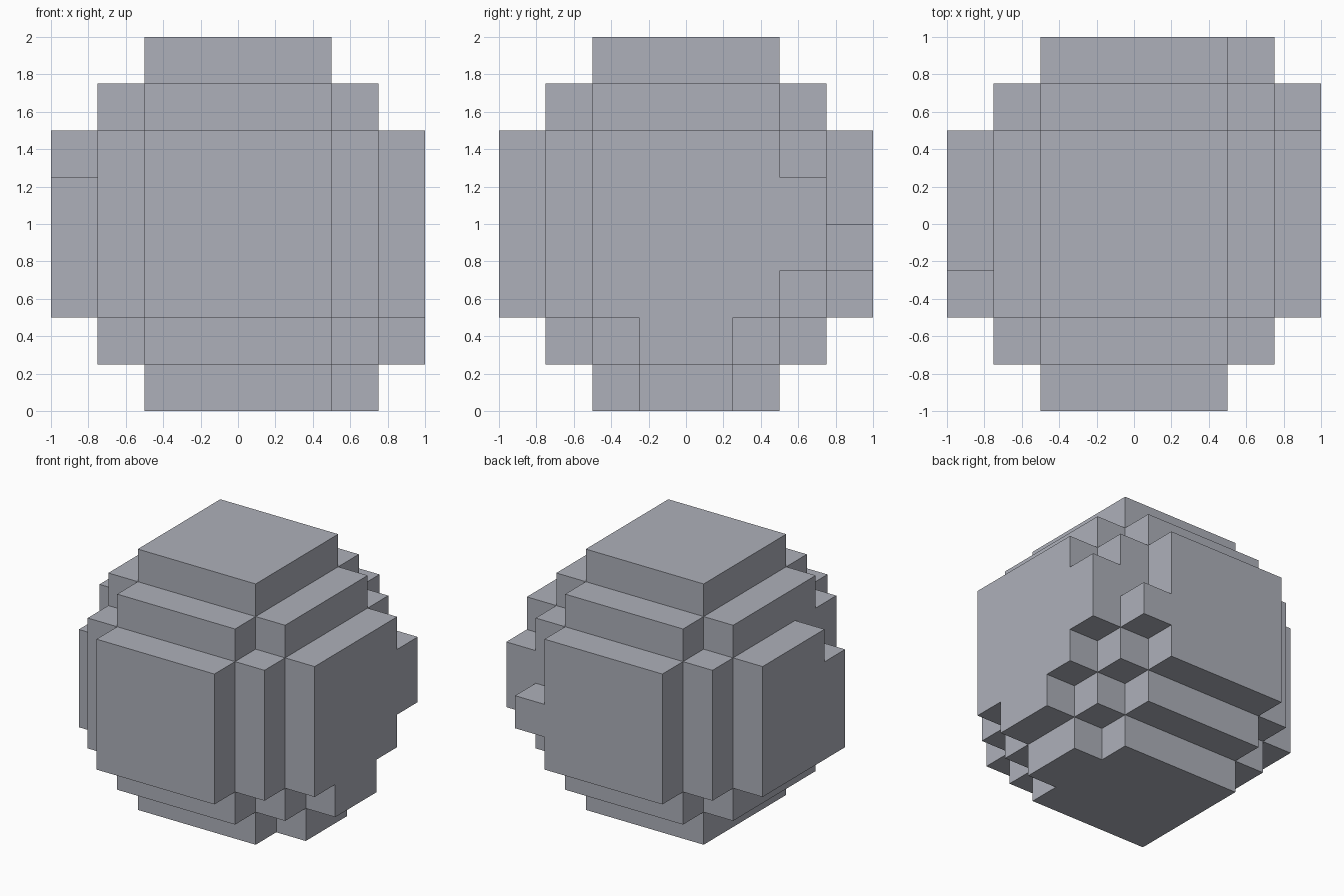
import bpy
import bmesh
from mathutils import Vector

default = bpy.data.objects.get("Cube")
if default:
    bpy.data.objects.remove(default, do_unlink=True)

CELL = 0.25
N = 8


def block(xs, ys, zs):
    """Cells of a box, given as ranges of cell indices."""
    return {(x, y, z) for x in range(*xs) for y in range(*ys) for z in range(*zs)}


def inside_ball(cell):
    """True when the cell centre lies in the stepped ball."""
    centre = (Vector(cell) - Vector((3.5, 3.5, 3.5))) * CELL
    return centre.length_squared < 1.1


# Stepped ball
cells = {c for c in block((0, N), (0, N), (0, N)) if inside_ball(c)}

# Irregular lumps: side ledge, back ledge and two steps at the lower side
cells |= block((7, 8), (6, 7), (3, 5))
cells |= block((6, 7), (7, 8), (3, 4))
cells |= block((7, 8), (3, 5), (1, 2))
cells |= block((6, 7), (3, 5), (0, 1))

# Chipped corner
cells -= block((0, 1), (2, 3), (5, 6))

# Outer skin: one square wherever a cell meets empty space
bm = bmesh.new()
for cell in cells:
    for axis in range(3):
        for side in (0, 1):
            neighbour = list(cell)
            neighbour[axis] += 2 * side - 1
            if tuple(neighbour) in cells:
                continue
            u, v = (axis + 1) % 3, (axis + 2) % 3
            corners = []
            for du, dv in ((0, 0), (1, 0), (1, 1), (0, 1)):
                p = Vector(cell)
                p[axis] += side
                p[u] += du
                p[v] += dv
                corners.append(bm.verts.new(p * CELL - Vector((1, 1, 0))))
            bm.faces.new(corners if side else corners[::-1])

# Merge the squares into large flat faces
bmesh.ops.remove_doubles(bm, verts=bm.verts[:], dist=0.001)
bmesh.ops.dissolve_limit(bm, angle_limit=0.01, verts=bm.verts[:], edges=bm.edges[:])

mesh = bpy.data.meshes.new("stepped_boulder")
bm.to_mesh(mesh)
bm.free()

# Stone colour
colour = (0.42, 0.435, 0.49, 1)
stone = bpy.data.materials.new("stone_grey")
stone.use_nodes = True
stone.diffuse_color = colour
stone.node_tree.nodes["Principled BSDF"].inputs["Base Color"].default_value = colour
mesh.materials.append(stone)

boulder = bpy.data.objects.new("stepped_boulder", mesh)
bpy.context.collection.objects.link(boulder)
